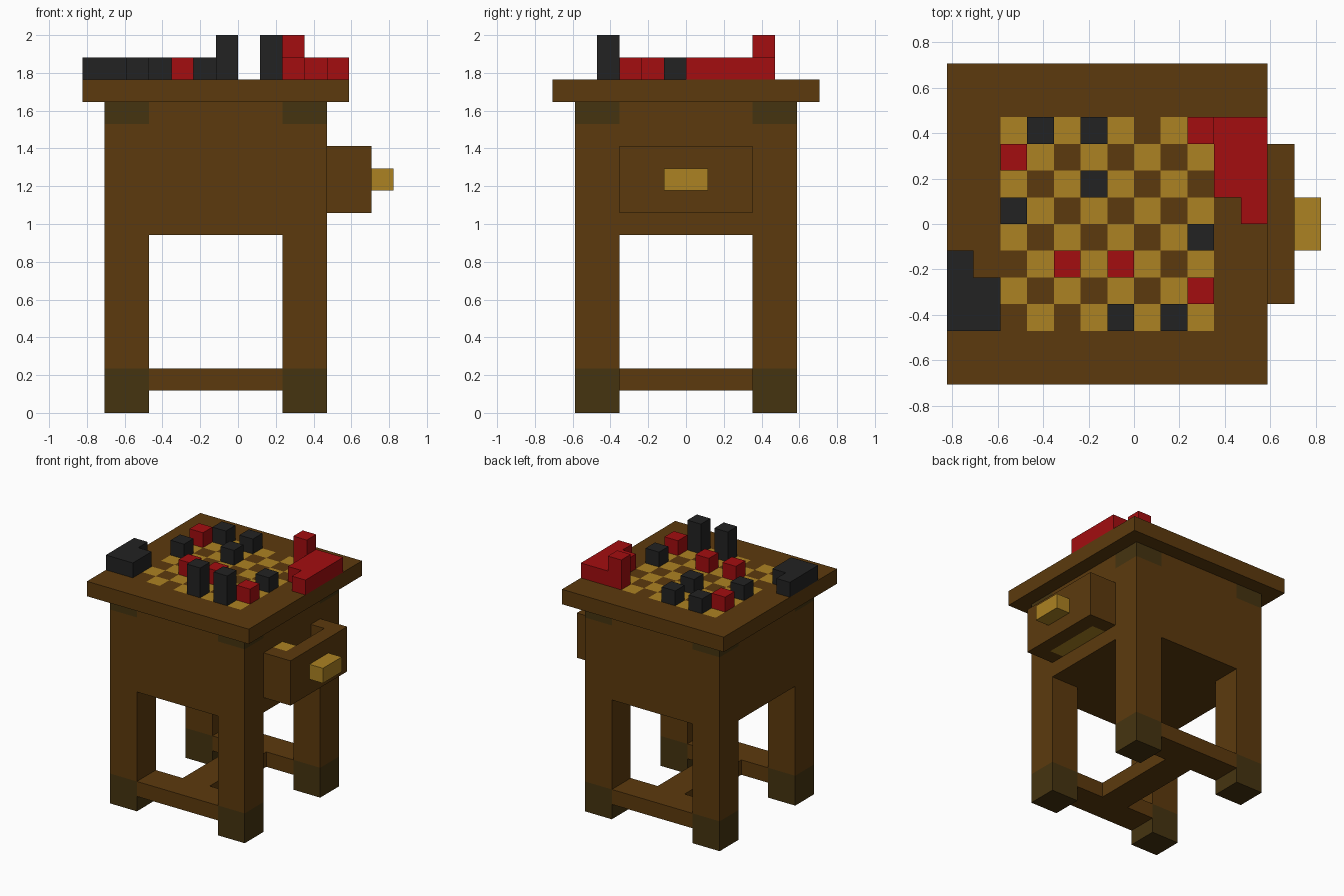
import bpy
import bmesh
from mathutils import Vector

U = 2 / 17  # one block

cube = bpy.data.objects.get("Cube")
if cube:
    bpy.data.objects.remove(cube, do_unlink=True)


def material(name, r, g, b):
    m = bpy.data.materials.new(name)
    m.use_nodes = True
    m.diffuse_color = (r, g, b, 1)
    m.node_tree.nodes["Principled BSDF"].inputs["Base Color"].default_value = (r, g, b, 1)
    return m


WOOD = material("brown_wood", 0.107, 0.042, 0.004)
GOLD = material("pale_wood", 0.413, 0.223, 0.016)
OLIVE = material("dark_olive", 0.060, 0.034, 0.005)
RED = material("red", 0.366, 0.004, 0.005)
BLACK = material("black", 0.016, 0.016, 0.016)


def finish(name, bm, *mats):
    mesh = bpy.data.meshes.new(name)
    bm.to_mesh(mesh)
    bm.free()
    for m in mats:
        mesh.materials.append(m)
    obj = bpy.data.objects.new(name, mesh)
    bpy.context.collection.objects.link(obj)
    return obj


def box(name, mat, x, y, z):
    """Box from (low, high) block ranges on each axis."""
    bm = bmesh.new()
    bmesh.ops.create_cube(bm, size=1)
    for v in bm.verts:
        v.co = Vector([r[0] if c < 0 else r[1] for c, r in zip(v.co, (x, y, z))]) * U
    return finish(name, bm, mat)


# Legs, feet and upper corner blocks
for xn, x in (("right", (-6, -4)), ("left", (2, 4))):
    for yn, y in (("front", (-5, -3)), ("back", (3, 5))):
        box(f"{yn}_{xn}_foot", OLIVE, x, y, (0, 2))
        box(f"{yn}_{xn}_leg", WOOD, x, y, (2, 8))
        box(f"{yn}_{xn}_corner_block", OLIVE, x, y, (13, 14))
    box(f"{xn}_upper_rail", WOOD, x, (-3, 3), (13, 14))

# Stretchers in an H layout
box("front_stretcher", WOOD, (-4, 2), (-5, -3), (1, 2))
box("back_stretcher", WOOD, (-4, 2), (3, 5), (1, 2))
box("middle_stretcher", WOOD, (-2, 0), (-3, 3), (1, 2))

# Cabinet body
box("cabinet", WOOD, (-6, 4), (-5, 5), (8, 13))
box("cabinet_top", WOOD, (-4, 2), (-5, 5), (13, 14))

# Open drawer with its contents and handle
box("drawer_front", WOOD, (5, 6), (-3, 3), (9, 12))
box("drawer_front_side", WOOD, (4, 5), (-3, -2), (9, 12))
box("drawer_back_side", WOOD, (4, 5), (2, 3), (9, 12))
box("drawer_floor", GOLD, (4, 5), (-2, 2), (9, 10))
box("drawer_contents", GOLD, (4, 5), (-2, -1), (10, 12))
box("drawer_handle", GOLD, (6, 7), (-1, 1), (10, 11))

# Tabletop: a grid whose middle squares are checkered
bm = bmesh.new()
bmesh.ops.create_grid(bm, x_segments=12, y_segments=12, size=6 * U)
bmesh.ops.translate(bm, verts=bm.verts, vec=(-U, 0, 14 * U))
up = bmesh.ops.extrude_face_region(bm, geom=bm.faces[:])["geom"]
bmesh.ops.translate(bm, verts=[e for e in up if isinstance(e, bmesh.types.BMVert)], vec=(0, 0, U))
bmesh.ops.recalc_face_normals(bm, faces=bm.faces)
for f in bm.faces:
    c = f.calc_center_median() / U
    col, row = int(c.x + 6) - 1, int(4 - c.y)
    on_board = -5 < c.x < 3 and -4 < c.y < 4
    if c.z > 14.9 and on_board and (col + row) % 2 == 0:
        f.material_index = 1
finish("tabletop", bm, WOOD, GOLD)

# Pieces on the board: column, row from the back, height
PIECES = {
    "black": (BLACK, [(1, 0, 1), (3, 0, 1), (3, 2, 1), (0, 3, 1), (7, 4, 1), (4, 7, 2), (6, 7, 2)]),
    "red": (RED, [(7, 0, 2), (0, 1, 1), (2, 5, 1), (4, 5, 1), (7, 6, 1)]),
}
for colour, (mat, cells) in PIECES.items():
    for i, (col, row, h) in enumerate(cells, 1):
        box(f"{colour}_piece_{i}", mat, (col - 5, col - 4), (3 - row, 4 - row), (15, 15 + h))

# Captured pieces beside the board
box("black_pile", BLACK, (-7, -5), (-4, -2), (15, 16))
box("black_pile_end", BLACK, (-7, -6), (-2, -1), (15, 16))
box("red_pile", RED, (3, 5), (1, 4), (15, 16))
box("red_pile_end", RED, (4, 5), (0, 1), (15, 16))
